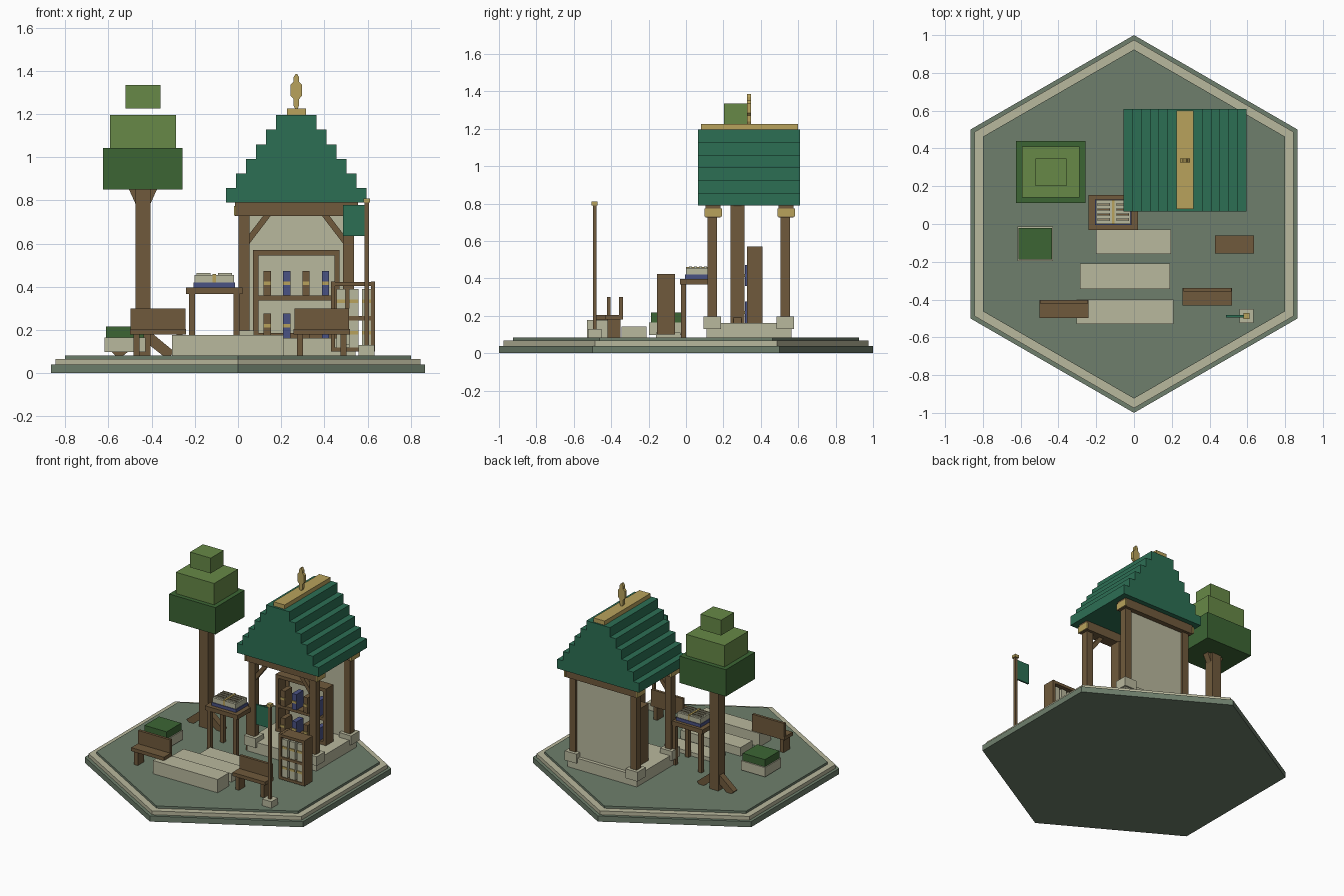
import bpy, bmesh, math
from mathutils import Vector, Matrix

if "Cube" in bpy.data.objects:
    bpy.data.objects.remove(bpy.data.objects["Cube"])


def material(name, *rgb):
    lin = [((c / 255 + 0.055) / 1.055) ** 2.4 for c in rgb] + [1.0]
    m = bpy.data.materials.new(name)
    m.use_nodes = True
    m.diffuse_color = lin
    m.node_tree.nodes["Principled BSDF"].inputs["Base Color"].default_value = lin
    return m


moss = material("moss stone", 110, 127, 108)
cream = material("cream stone", 185, 184, 157)
wood = material("brown wood", 112, 90, 60)
gold = material("dull gold", 184, 162, 92)
teal = material("teal green", 44, 111, 84)
leaf = material("dark leaf", 60, 101, 52)
light_leaf = material("light leaf", 103, 137, 71)
blue = material("slate blue", 74, 82, 132)


def finish(name, bm, mat):
    bmesh.ops.recalc_face_normals(bm, faces=bm.faces)
    mesh = bpy.data.meshes.new(name)
    bm.to_mesh(mesh)
    bm.free()
    mesh.materials.append(mat)
    ob = bpy.data.objects.new(name, mesh)
    bpy.context.collection.objects.link(ob)
    return ob


def box(name, mat, x, y, z):
    """Box from (low, high) ranges."""
    bm = bmesh.new()
    size = [b - a for a, b in (x, y, z)]
    mid = [(a + b) / 2 for a, b in (x, y, z)]
    bmesh.ops.create_cube(bm, size=1, matrix=Matrix.Translation(mid) @ Matrix.Diagonal(size + [1]))
    return finish(name, bm, mat)


def around(c, half):
    return (c - half, c + half)


def extrude_xz(name, mat, points, y):
    """Front outline pushed through a y range."""
    bm = bmesh.new()
    face = bm.faces.new([bm.verts.new((px, y[0], pz)) for px, pz in points])
    out = bmesh.ops.extrude_face_region(bm, geom=[face])
    moved = [v for v in out["geom"] if isinstance(v, bmesh.types.BMVert)]
    bmesh.ops.translate(bm, verts=moved, vec=(0, y[1] - y[0], 0))
    return finish(name, bm, mat)


# Hexagonal base
for name, mat, r, z in (("base_slab", moss, 1.0, (0, 0.04)),
                        ("base_rim", cream, 0.975, (0.04, 0.067)),
                        ("base_ground", moss, 0.924, (0.067, 0.083))):
    bm = bmesh.new()
    bmesh.ops.create_cone(bm, cap_ends=True, segments=6, radius1=r, radius2=r, depth=z[1] - z[0],
                          matrix=Matrix.Translation((0, 0, sum(z) / 2)))
    if max(v.co.x for v in bm.verts) > r * 0.95:
        bmesh.ops.rotate(bm, verts=bm.verts, matrix=Matrix.Rotation(math.pi / 6, 3, "Z"))
    finish(name, bm, mat)
G = 0.083

# Pavilion: plinth, posts, beams, braces, back wall
CX = 0.27
box("plinth", cream, around(CX, 0.275), (0.11, 0.565), (G, 0.163))
box("back_wall", cream, around(CX, 0.23), (0.51, 0.54), (0.163, 0.74))
for row, y in (("front", 0.14), ("back", 0.53)):
    box(row + "_beam", wood, around(CX, 0.285), around(y + 0.005, 0.04), (0.727, 0.79))
    for side, s in (("right", -1), ("left", 1)):
        x = CX + s * 0.242
        label = row + "_" + side
        box(label + "_post", wood, around(x, 0.025), around(y, 0.025), (0.163, 0.74))
        box(label + "_footing", cream, around(x, 0.047), around(y, 0.047), (0.13, 0.197))
        end = CX + s * 0.284
        box(label + "_beam_cap", gold, around(end, 0.005), around(y + 0.005, 0.047), (0.73, 0.775))
for s in (-1, 1):
    outline = [(CX + s * a, z) for a, z in ((0.217, 0.60), (0.217, 0.645), (0.155, 0.727), (0.12, 0.727))]
    extrude_xz("front_brace", wood, outline, (0.125, 0.155))

# Stepped roof, ridge and finial
for i in range(6):
    z = 0.79 + i * 0.0675
    box("roof_step", teal, around(CX, 0.325 - i * 0.0463), (0.065, 0.61), (z, z + 0.0675))
box("ridge_cap", gold, around(CX, 0.044), (0.08, 0.60), (1.195, 1.225))
half = ((0.006, 1.225), (0.013, 1.24), (0.013, 1.27), (0.027, 1.285),
        (0.027, 1.335), (0.013, 1.35), (0.013, 1.37), (0.004, 1.385))
outline = [(CX + a, z) for a, z in half] + [(CX - a, z) for a, z in reversed(half)]
extrude_xz("finial", gold, outline, (0.325, 0.347))


def shelf_frame(name, x, y, z, levels, t):
    for side in ((x[0], x[0] + t), (x[1] - t, x[1])):
        box(name + "_side", wood, side, y, z)
    for h in levels:
        box(name + "_board", wood, x, y, (h, h + t))


def book(name, mat, x, y, z, band):
    box(name, mat, x, y, z)
    box(name + "_band", gold, x, (y[0] - 0.005, y[0]), around(band, 0.008))


# Tall bookcase inside the pavilion
shelf_frame("bookcase", (0.07, 0.47), (0.325, 0.41), (0.163, 0.57), (0.163, 0.337, 0.546), 0.024)
for z0 in (0.36, 0.163):
    for i in range(4):
        x = 0.135 + i * 0.09
        book("shelf_book", blue if i % 2 else wood, around(x, 0.017), (0.315, 0.395),
             (z0, z0 + 0.113), z0 + 0.056)

# Small open bookcase
shelf_frame("small_case", (0.43, 0.635), (-0.155, -0.06), (0.10, 0.425), (0.10, 0.245, 0.403), 0.02)
for z0 in (0.265, 0.12):
    for i in range(3):
        x = 0.477 + i * 0.059
        book("pale_book", cream, around(x, 0.021), (-0.15, -0.07), (z0, z0 + 0.125), z0 + 0.068)

# Stepped seating slabs
for x, y, top in (((-0.20, 0.195), (-0.16, -0.03), 0.11),
                  ((-0.285, 0.19), (-0.345, -0.21), 0.144),
                  ((-0.305, 0.21), (-0.53, -0.40), 0.178)):
    box("seating_slab", cream, x, y, (G, top))

# Benches
for cx, cy in ((-0.37, -0.45), (0.388, -0.385)):
    box("bench_seat", wood, around(cx, 0.13), around(cy, 0.047), (0.18, 0.205))
    box("bench_back", wood, around(cx, 0.127), (cy + 0.028, cy + 0.047), (0.205, 0.30))
    for s in (-1, 1):
        box("bench_leg", wood, around(cx + s * 0.1, 0.014), around(cy, 0.035), (G, 0.18))

# Table with open book
TX, TY = -0.11, 0.06
box("table_top", wood, around(TX, 0.13), around(TY, 0.093), (0.367, 0.398))
for sx in (-1, 1):
    for sy in (-1, 1):
        box("table_leg", wood, around(TX + sx * 0.103, 0.014), around(TY + sy * 0.073, 0.014), (G, 0.367))
box("book_cover", blue, around(TX, 0.097), around(TY + 0.003, 0.068), (0.398, 0.42))
for s in (-1, 1):
    box("book_pages", cream, around(TX + s * 0.048, 0.044), around(TY + 0.003, 0.063), (0.42, 0.455))
    for i in range(4):
        y = TY - 0.037 + i * 0.027
        box("page_line", cream, around(TX + s * 0.05, 0.033), around(y, 0.008), (0.455, 0.463))
        box("page_ink", wood, around(TX + s * 0.05, 0.033), around(y, 0.002), (0.463, 0.465))
box("book_ribbon", gold, around(TX, 0.007), around(TY + 0.003, 0.064), (0.42, 0.46))

# Tree
RX, RY = -0.44, 0.275
box("trunk", wood, around(RX, 0.035), around(RY, 0.037), (G, 0.85))
for s in (-1, 1):
    root = [(RX + s * a, z) for a, z in ((0.03, 0.13), (0.03, 0.195), (0.145, 0.10), (0.13, G), (0.09, G))]
    extrude_xz("root", wood, root, around(RY, 0.022))
    branch = [(RX + s * a, z) for a, z in ((0.03, 0.77), (0.035, 0.785), (0.064, 0.85), (0.03, 0.85))]
    extrude_xz("branch", wood, branch, around(RY, 0.022))
for name, mat, hx, hy, z in (("lower_crown", leaf, 0.184, 0.165, (0.85, 1.042)),
                             ("middle_crown", light_leaf, 0.152, 0.134, (1.042, 1.195)),
                             ("top_crown", light_leaf, 0.082, 0.073, (1.225, 1.335))):
    box(name, mat, around(RX, hx), around(RY, hy), z)

# Planter
box("planter", cream, around(-0.523, 0.095), around(-0.105, 0.092), (0.098, 0.165))
box("planter_hedge", leaf, around(-0.523, 0.088), around(-0.105, 0.083), (0.165, 0.217))

# Flag
FX, FY = 0.596, -0.488
box("flag_base", cream, around(FX, 0.037), around(FY, 0.037), (G, 0.13))
box("flag_pole", wood, around(FX, 0.01), around(FY, 0.01), (0.13, 0.79))
box("flag_pole_cap", gold, around(FX, 0.016), around(FY, 0.016), (0.79, 0.81))
box("flag", teal, (0.487, FX - 0.01), around(FY, 0.006), (0.635, 0.778))
